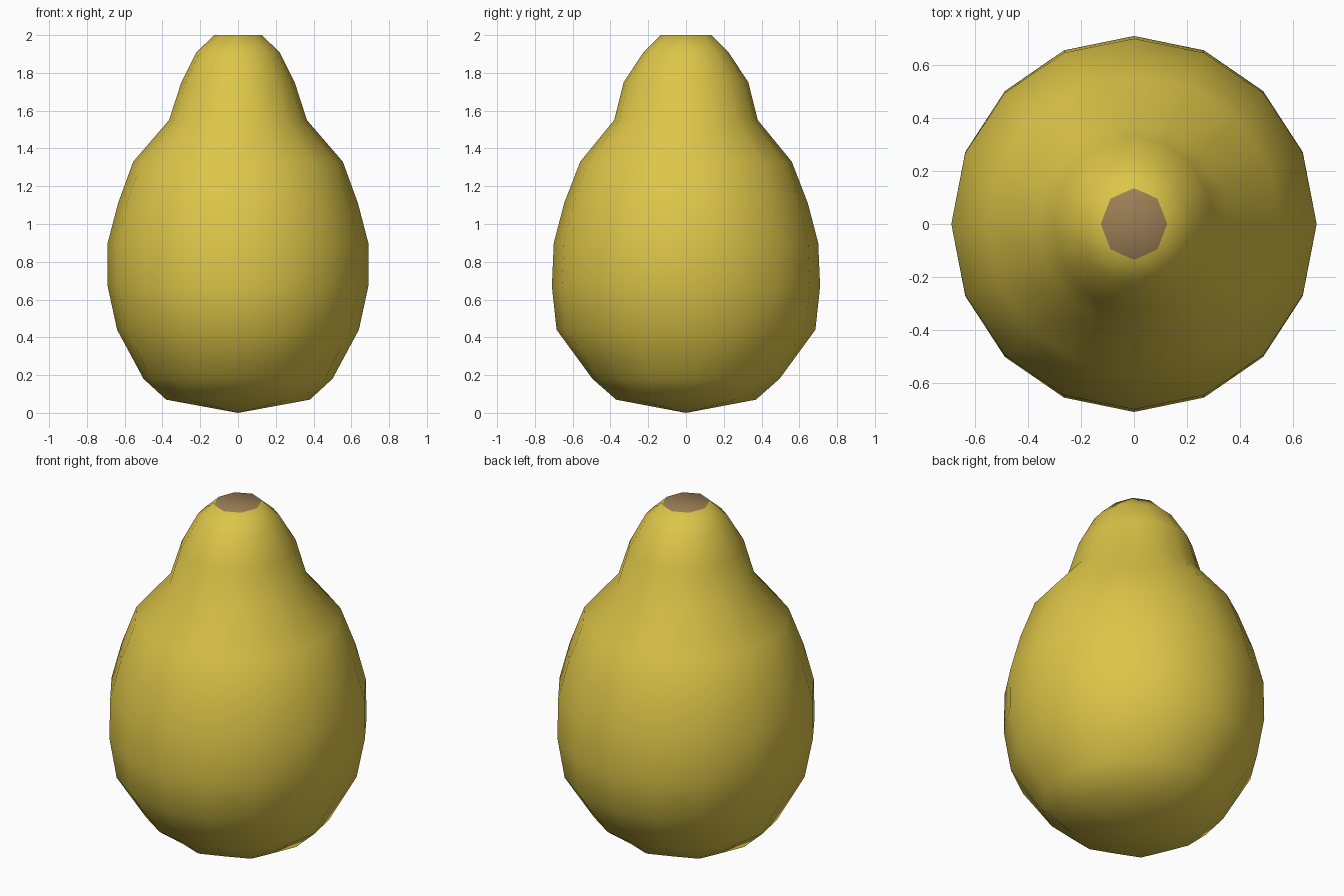
import bpy, bmesh, math

if "Cube" in bpy.data.objects:
    bpy.data.objects.remove(bpy.data.objects["Cube"])

def material(name, rgb):
    m = bpy.data.materials.new(name)
    m.diffuse_color = (*rgb, 1)
    m.use_nodes = True
    m.node_tree.nodes["Principled BSDF"].inputs["Base Color"].default_value = m.diffuse_color
    return m

SIDES = 16
# rings of the fruit: height, x radius, y radius, pull-in of every second corner
RINGS = [
    (0.07, 0.38, 0.37, 0.93),
    (0.18, 0.50, 0.495, 1),
    (0.44, 0.64, 0.685, 1),
    (0.67, 0.69, 0.71, 1),
    (0.90, 0.69, 0.70, 1),
    (1.11, 0.635, 0.645, 1),
    (1.33, 0.555, 0.56, 1),
    (1.55, 0.365, 0.38, 1),
    (1.75, 0.30, 0.33, 1),
    (1.91, 0.22, 0.225, 1),
    (2.00, 0.125, 0.135, 0.93),
]

bm = bmesh.new()
rings = []
for z, rx, ry, pull in RINGS:
    ring = []
    for i in range(SIDES):
        a = 2 * math.pi * i / SIDES
        k = pull if i % 2 else 1
        ring.append(bm.verts.new((rx * k * math.cos(a), ry * k * math.sin(a), z)))
    rings.append(ring)

# skin between the rings
for lo, hi in zip(rings, rings[1:]):
    for i in range(SIDES):
        j = (i + 1) % SIDES
        bm.faces.new((lo[i], lo[j], hi[j], hi[i]))

# pointed base and brown stem scar
base = bm.verts.new((0, 0, 0))
for i in range(SIDES):
    bm.faces.new((base, rings[0][(i + 1) % SIDES], rings[0][i]))
scar = bm.faces.new(rings[-1])
scar.material_index = 1

mesh = bpy.data.meshes.new("fruit")
bm.to_mesh(mesh)
bm.free()
mesh.materials.append(material("yellow skin", (0.72, 0.56, 0.065)))
mesh.materials.append(material("brown stem scar", (0.33, 0.21, 0.09)))
mesh.shade_smooth()
fruit = bpy.data.objects.new("fruit", mesh)
bpy.context.collection.objects.link(fruit)
